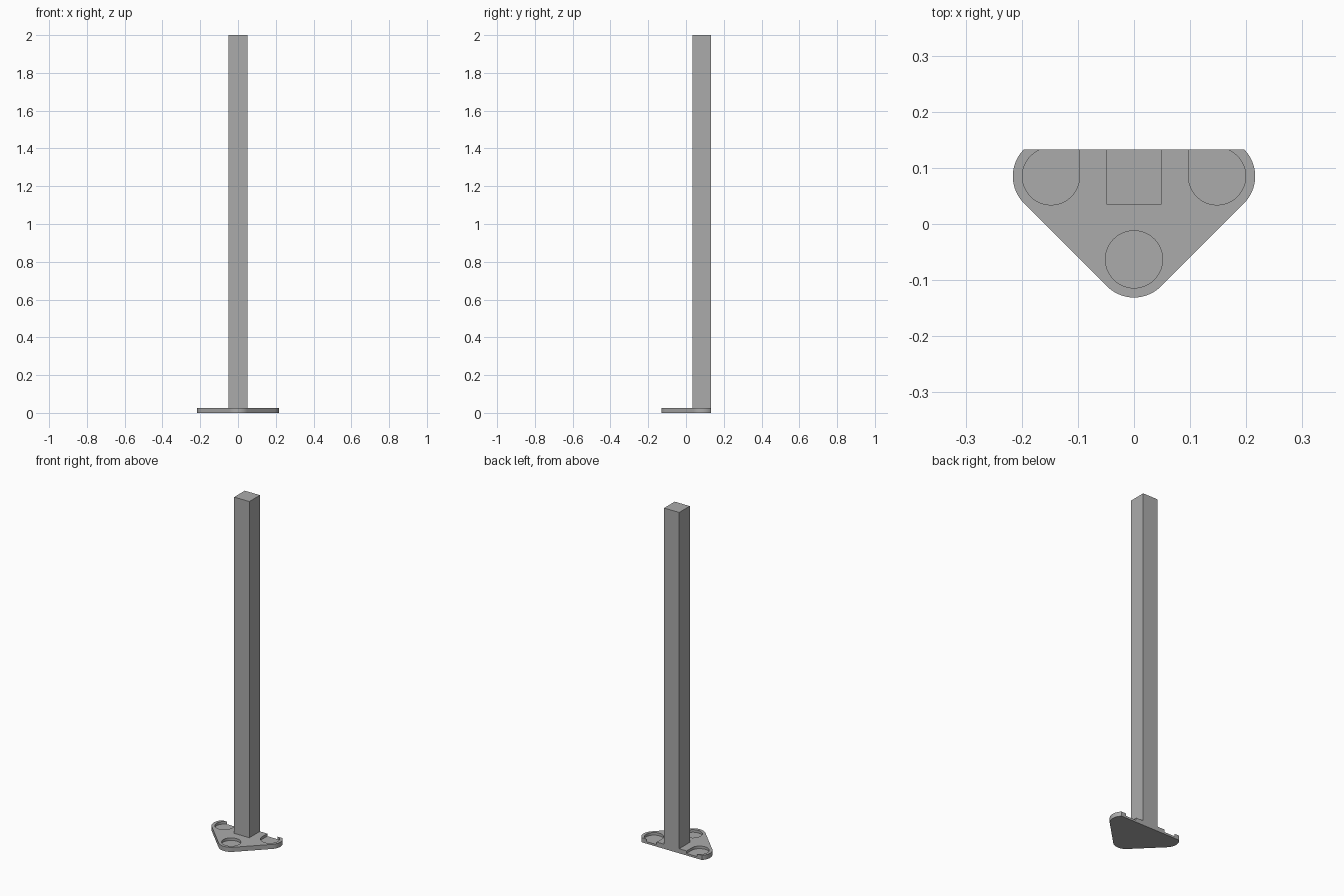
import bpy
import bmesh
from math import cos, sin, radians

if "Cube" in bpy.data.objects:
    bpy.data.objects.remove(bpy.data.objects["Cube"])

SIDE, WHEEL_Y, FRONT_Y = 0.148, 0.085, -0.063   # pocket centres
CORNER_R, POCKET_R = 0.068, 0.051
BACK, THICK, FLOOR = 0.133, 0.027, 0.012
POST = 0.049                                    # half width of the post

grey = bpy.data.materials.new("plain grey")
grey.use_nodes = True
grey.diffuse_color = (0.41, 0.41, 0.41, 1)
grey.node_tree.nodes["Principled BSDF"].inputs["Base Color"].default_value = grey.diffuse_color


def arc(cx, cy, r, start, end, steps):
    angles = [radians(start + (end - start) * i / steps) for i in range(steps + 1)]
    return [(cx + r * cos(a), cy + r * sin(a)) for a in angles]


def prism(name, outline, low, high):
    bm = bmesh.new()
    base = bm.faces.new([bm.verts.new((x, y, low)) for x, y in outline])
    top = bmesh.ops.extrude_face_region(bm, geom=[base])["geom"]
    for v in top:
        if isinstance(v, bmesh.types.BMVert):
            v.co.z = high
    bmesh.ops.recalc_face_normals(bm, faces=bm.faces)
    mesh = bpy.data.meshes.new(name)
    bm.to_mesh(mesh)
    bm.free()
    mesh.materials.append(grey)
    ob = bpy.data.objects.new(name, mesh)
    bpy.context.collection.objects.link(ob)
    return ob


def mirrored(points):
    return [(-x, y) for x, y in reversed(points)]


# Rounded triangular base plate with a flat back edge
side_arc = [p for p in arc(SIDE, WHEEL_Y, CORNER_R, -45, 44.9, 20)]
side_arc[-1] = (side_arc[-1][0], BACK)
nose = arc(0, FRONT_Y, CORNER_R, 225, 315, 24)
plate = prism("base_plate", nose + side_arc + mirrored(side_arc), 0, THICK)

# Pockets sunk into the plate: one round, two opening through the back edge
round_pocket = arc(0, FRONT_Y, POCKET_R, 0, 360, 48)[:-1]
open_pocket = arc(SIDE, WHEEL_Y, POCKET_R, 180, 450, 36)
open_pocket += [(SIDE, BACK + 0.02), (SIDE - POCKET_R, BACK + 0.02)]
for outline in (round_pocket, open_pocket, mirrored(open_pocket)):
    cutter = prism("pocket_cutter", outline, FLOOR, THICK + 0.05)
    cutter.hide_render = True
    cut = plate.modifiers.new("pocket", "BOOLEAN")
    cut.operation, cut.solver, cut.object = "DIFFERENCE", "EXACT", cutter
    bpy.context.view_layer.objects.active = plate
    bpy.ops.object.modifier_apply(modifier=cut.name)
    bpy.data.objects.remove(cutter)

# Tall square post, flush with the back edge
post = prism("post", [(-POST, BACK - 2 * POST), (POST, BACK - 2 * POST),
                      (POST, BACK), (-POST, BACK)], THICK, 2)

# Smooth the round walls, keep the edges crisp
bpy.ops.object.select_all(action="DESELECT")
plate.select_set(True)
bpy.context.view_layer.objects.active = plate
bpy.ops.object.shade_smooth_by_angle(angle=radians(30))
